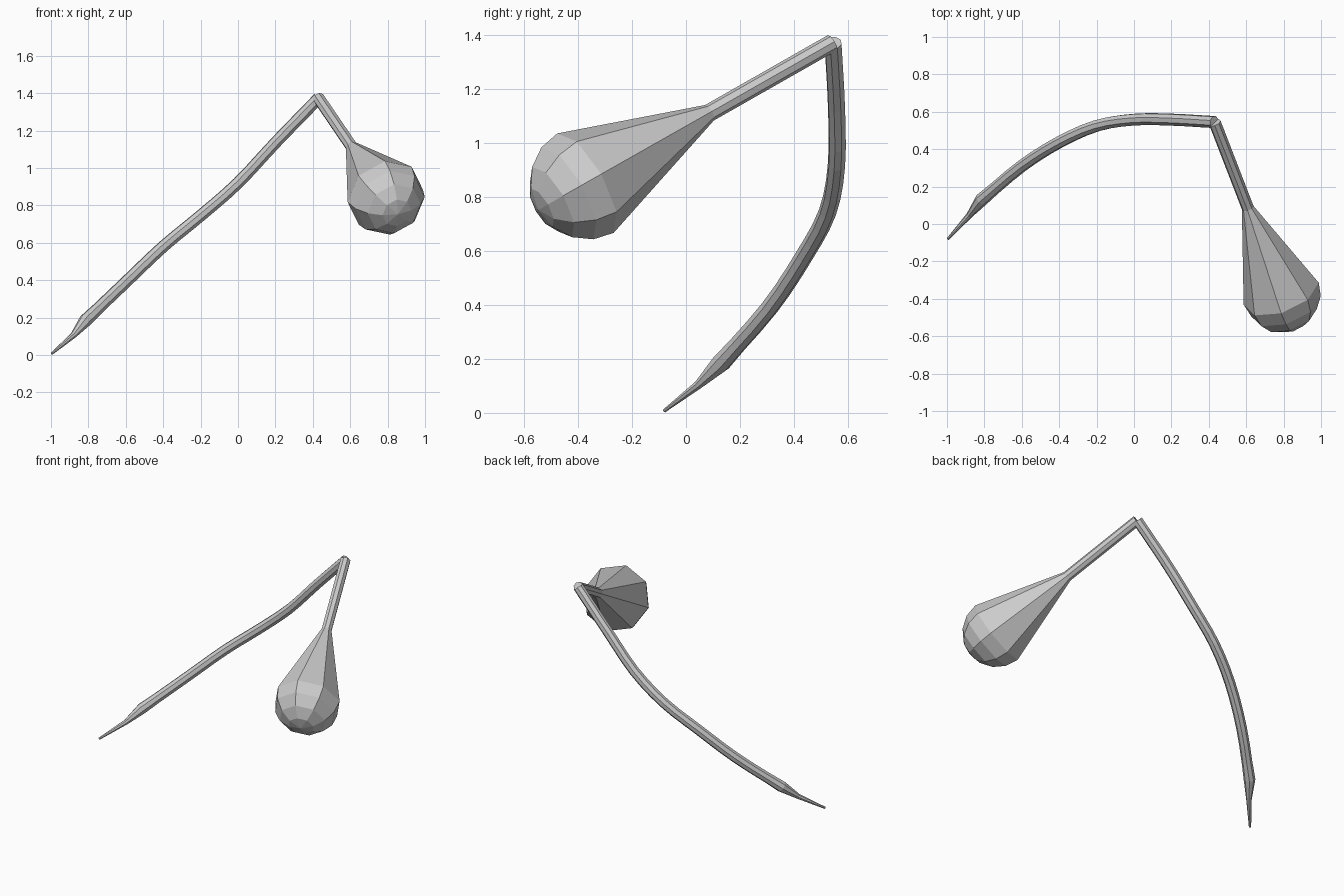
import bpy, bmesh, math
from mathutils import Vector

if "Cube" in bpy.data.objects:
    bpy.data.objects.remove(bpy.data.objects["Cube"])

SIDES = 8


def loft(name, points, radii, side):
    """Skin an 8-sided tube along points, carrying the ring direction along."""
    bm = bmesh.new()
    pts = [Vector(p) for p in points]
    side = Vector(side)
    rings = []
    for i, p in enumerate(pts):
        a, b = pts[max(i - 1, 0)], pts[min(i + 1, len(pts) - 1)]
        d = (b - a).normalized()
        side = (side - d * side.dot(d)).normalized()
        other = d.cross(side)
        rings.append([bm.verts.new(p + radii[i] * (side * math.cos(t) + other * math.sin(t)))
                      for t in (2 * math.pi * k / SIDES for k in range(SIDES))])
    for r, s in zip(rings, rings[1:]):
        for k in range(SIDES):
            n = (k + 1) % SIDES
            bm.faces.new((r[k], r[n], s[n], s[k]))
    bm.faces.new(rings[0][::-1])
    bm.faces.new(rings[-1])
    bmesh.ops.recalc_face_normals(bm, faces=bm.faces)
    me = bpy.data.meshes.new(name)
    bm.to_mesh(me)
    bm.free()
    ob = bpy.data.objects.new(name, me)
    bpy.context.collection.objects.link(ob)
    return ob


def smooth_path(keys, steps):
    """Catmull-Rom path through the key points."""
    k = [Vector(p) for p in keys]
    k = [2 * k[0] - k[1]] + k + [2 * k[-1] - k[-2]]
    out = []
    for a, b, c, d in zip(k, k[1:], k[2:], k[3:]):
        for j in range(steps):
            t = j / steps
            out.append(0.5 * (2 * b + (c - a) * t + (2 * a - 5 * b + 4 * c - d) * t * t
                              + (3 * b - a - 3 * c + d) * t ** 3))
    return out + [k[-2]]


# Curved handle with a thin pointed lower end
path = smooth_path([(-0.815, 0.13, 0.185), (-0.6, 0.31, 0.39), (-0.4, 0.437, 0.58),
                    (-0.2, 0.525, 0.745), (0, 0.558, 0.92), (0.2, 0.558, 1.135),
                    (0.43, 0.545, 1.372)], 3)
tip = [(-0.995, -0.08, 0.008), (-0.88, 0.047, 0.105)]
loft("curved_handle", tip + path, [0.007, 0.017, 0.036] + [0.033] * (len(path) - 1), (0, 0, 1))

# Straight neck flaring into a round-ended bulb
top = Vector((0.432, 0.542, 1.372))
neck = Vector((0.608, 0.087, 1.113))
centre = Vector((0.787, -0.373, 0.852))
axis = (centre - neck).normalized()
R = 0.212
angles = [math.radians(22.5 * i) for i in range(4)] + [math.radians(89)]
dome = [centre + axis * R * math.sin(a) for a in angles]
loft("neck_and_bulb", [top, neck] + dome,
     [0.033, 0.033] + [R * math.cos(a) for a in angles], (0, 0.5, -0.87))
